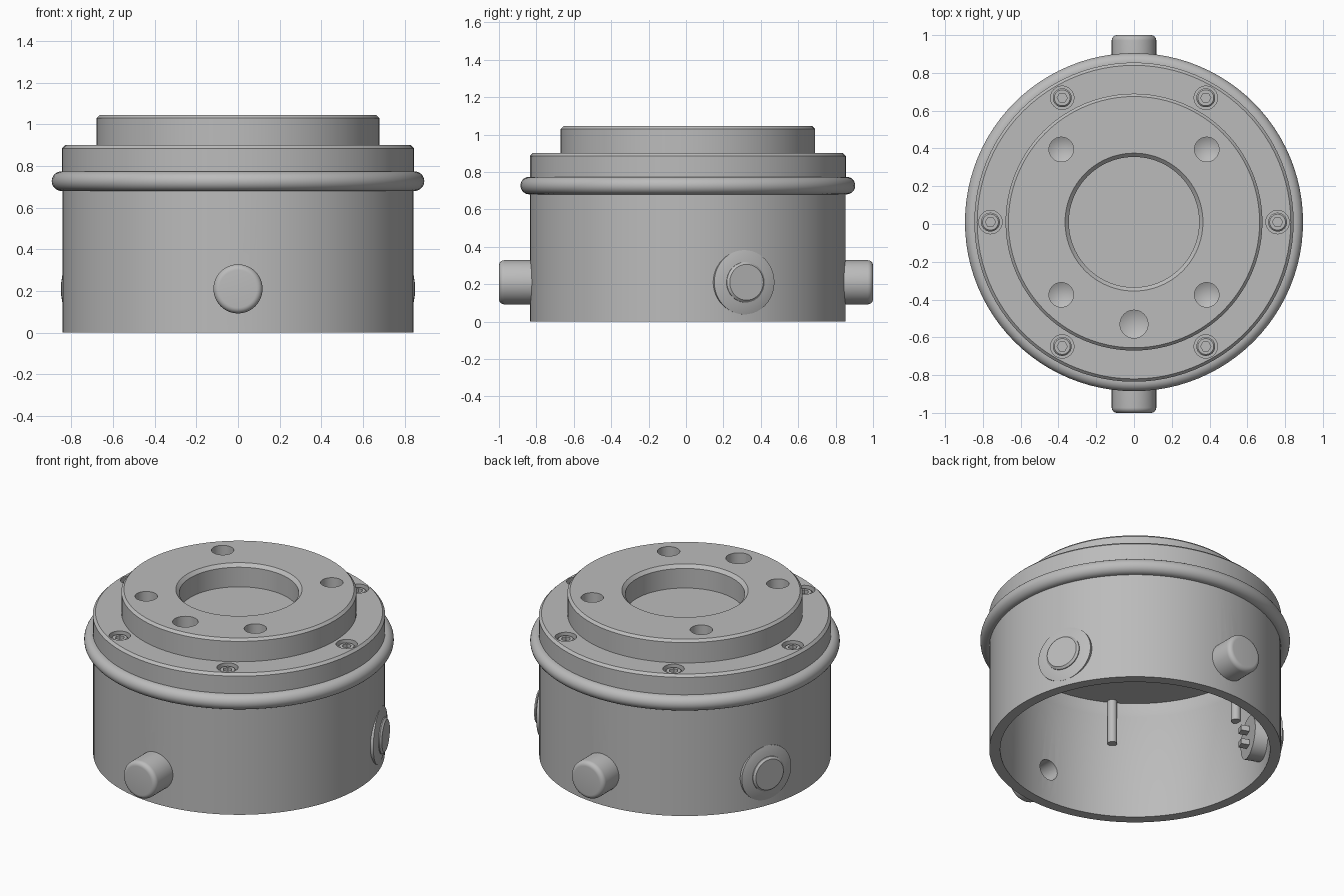
import bpy, bmesh
from math import radians, sin, cos, pi
from mathutils import Matrix, Vector

old = bpy.data.objects.get("Cube")
if old:
    bpy.data.objects.remove(old, do_unlink=True)

grey = bpy.data.materials.new("machined_grey")
grey.use_nodes = True
grey.diffuse_color = (0.5, 0.5, 0.5, 1)
grey.node_tree.nodes["Principled BSDF"].inputs["Base Color"].default_value = (0.5, 0.5, 0.5, 1)

AXIS = Matrix.Translation((0, 0.01, 0))    # centre line of the body
SIDE_Z = 0.21                              # height of bumpers and buttons


def add_object(name, bm, matrix):
    mesh = bpy.data.meshes.new(name)
    bmesh.ops.recalc_face_normals(bm, faces=bm.faces)
    bm.transform(matrix)
    bm.to_mesh(mesh)
    bm.free()
    mesh.materials.append(grey)
    obj = bpy.data.objects.new(name, mesh)
    bpy.context.collection.objects.link(obj)
    return obj


def lathe(name, profile, matrix=AXIS, steps=96):
    """Spin an (r, z) profile; it is closed unless both ends lie on the axis."""
    bm = bmesh.new()
    verts = [bm.verts.new((r, 0, z)) for r, z in profile]
    edges = [bm.edges.new(pair) for pair in zip(verts, verts[1:])]
    if profile[0][0] or profile[-1][0]:
        edges.append(bm.edges.new((verts[-1], verts[0])))
    bmesh.ops.spin(bm, geom=verts + edges, cent=(0, 0, 0), axis=(0, 0, 1),
                   angle=2 * pi, steps=steps)
    bmesh.ops.remove_doubles(bm, verts=bm.verts, dist=1e-5)
    return add_object(name, bm, matrix)


def radial(angle):
    """Turn a lathe axis outward from the body at an angle in degrees."""
    return (AXIS @ Matrix.Translation((0, 0, SIDE_Z))
            @ Matrix.Rotation(radians(angle), 4, 'Z') @ Matrix.Rotation(pi / 2, 4, 'Y'))


def at(x, y):
    return AXIS @ Matrix.Translation((x, y, 0))


def cut(obj, cutters):
    for cutter in cutters:
        cutter.hide_render = True
        mod = obj.modifiers.new("cut", 'BOOLEAN')
        mod.operation = 'DIFFERENCE'
        mod.solver = 'EXACT'
        mod.object = cutter
        bpy.context.view_layer.objects.active = obj
        bpy.ops.object.modifier_apply(modifier=mod.name)
        bpy.data.objects.remove(cutter, do_unlink=True)


def drill(matrix, r, bottom, top, tip=0.0, steps=32):
    return lathe("cutter", [(0, bottom - tip), (r, bottom), (r, top), (0, top)], matrix, steps)


def arc(cx, cy, r, start, end, n=6):
    return [(cx + r * cos(radians(a)), cy + r * sin(radians(a)))
            for a in (start + (end - start) * i / n for i in range(n + 1))]


parts = []

# Hollow housing with a small inner step at the top
housing = lathe("housing", [(0.78, 0), (0.843, 0), (0.843, 0.72), (0.77, 0.72),
                            (0.77, 0.66), (0.78, 0.64)])
cut(housing, [drill(radial(a), 0.065, 0.7, 0.9) for a in (-90, 90)])
parts.append(housing)

# Rounded ring around the housing
parts.append(lathe("seal_ring", [(0.82, 0.68)] + arc(0.848, 0.727, 0.047, -90, 90, 14)
                   + [(0.82, 0.774)]))

# Cover with counterbored screw seats
screw_spots = [(0.76 * cos(radians(a)), 0.76 * sin(radians(a))) for a in range(0, 360, 60)]
cover = lathe("cover", [(0, 0.75), (0.77, 0.75), (0.77, 0.72), (0.845, 0.72),
                        (0.845, 0.885), (0.83, 0.9), (0, 0.9)])
cut(cover, [drill(at(x, y), 0.062, 0.83, 0.95) for x, y in screw_spots])
parts.append(cover)

# Mounting plate with central opening and blind holes
plate = lathe("mounting_plate", [(0.345, 0.9), (0.68, 0.9), (0.68, 1.03), (0.665, 1.045),
                                 (0.365, 1.045), (0.345, 1.025)])
holes = [drill(at(x, y), 0.065, 0.945, 1.1, 0.035) for x in (-0.385, 0.385) for y in (-0.385, 0.385)]
holes.append(drill(at(0, -0.54), 0.074, 0.945, 1.1, 0.035))
cut(plate, holes)
parts.append(plate)

# Socket head screws whose shanks hang below the cover
for i, (x, y) in enumerate(screw_spots):
    screw = lathe(f"screw_{i + 1}", [(0, 0.47), (0.028, 0.47), (0.028, 0.82), (0.05, 0.82),
                                     (0.05, 0.88), (0.042, 0.888), (0, 0.888)], at(x, y), 32)
    cut(screw, [drill(at(x, y), 0.027, 0.85, 0.95, steps=6)])
    parts.append(screw)

# Front and back bumpers, bored from inside
for name, angle, tip in (("front_bumper", -90, 1.01), ("back_bumper", 90, 0.99)):
    parts.append(lathe(name, [(0, 0.93), (0.065, 0.93), (0.065, 0.79), (0.118, 0.79)]
                       + arc(0.09, tip - 0.028, 0.028, 0, 90) + [(0, tip)], radial(angle), 48))

# Side buttons: bevelled bezel, cap, inner body and terminals
for side, angle in (("left", 21), ("right", 159)):
    place = radial(angle)
    parts.append(lathe(side + "_bezel", [(0, 0.8), (0.172, 0.8), (0.172, 0.843), (0.122, 0.858),
                                         (0, 0.858)], place, 48))
    parts.append(lathe(side + "_button", [(0, 0.85), (0.108, 0.85), (0.108, 0.864), (0.096, 0.875),
                                          (0, 0.875)], place, 48))
    parts.append(lathe(side + "_button_body", [(0, 0.69), (0.13, 0.69), (0.13, 0.81), (0, 0.81)],
                       place, 48))
    for n, offset in enumerate((-0.045, 0.045)):
        bm = bmesh.new()
        bmesh.ops.create_cube(bm, size=1, matrix=Matrix.Translation((offset, 0, 0.67))
                              @ Matrix.Diagonal(Vector((0.035, 0.05, 0.06, 1))))
        parts.append(add_object(f"{side}_terminal_{n + 1}", bm, place))

# Smooth round surfaces, keep edges crisp
bpy.ops.object.select_all(action='DESELECT')
for part in parts:
    part.select_set(True)
bpy.context.view_layer.objects.active = parts[0]
bpy.ops.object.shade_smooth_by_angle(angle=radians(30))
